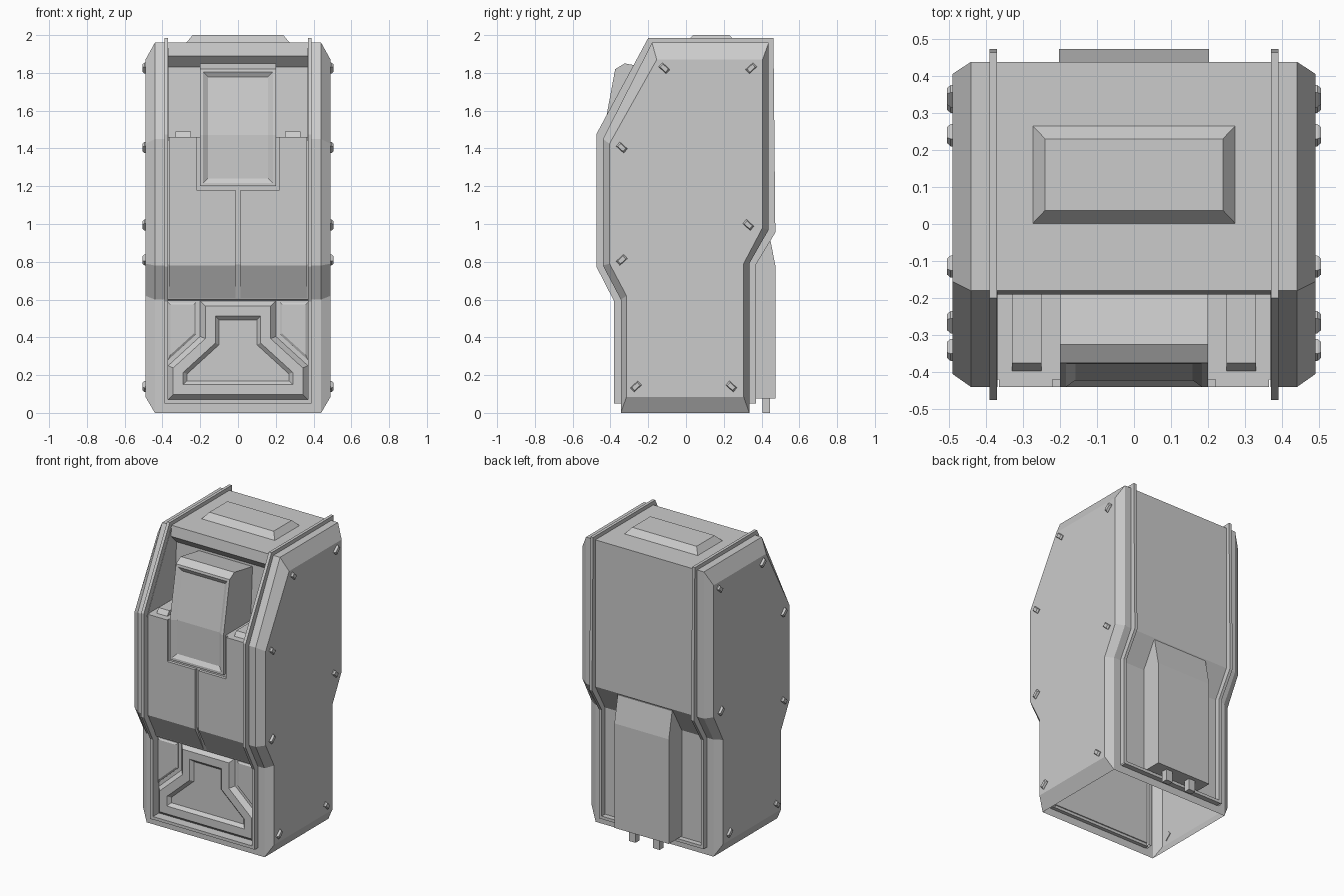
import bpy, bmesh, math
from mathutils import Vector

if "Cube" in bpy.data.objects:
    bpy.data.objects.remove(bpy.data.objects["Cube"])


def skin(name, rings, closed=True, caps=(True, True), mirror=False, split=None):
    """Bridge a list of equal point rings into a mesh, optionally capped and mirrored in x."""
    bm = bmesh.new()
    vs = [[bm.verts.new(p) for p in r] for r in rings]
    n = len(rings[0])
    for a, b in zip(vs, vs[1:]):
        for i in range(n if closed else n - 1):
            j = (i + 1) % n
            bm.faces.new((a[i], a[j], b[j], b[i]))
    for ring, cap in ((vs[0], caps[0]), (vs[-1], caps[1])):
        if cap:
            f = bm.faces.new(ring)
            if split:
                bmesh.utils.face_split(f, ring[split[0]], ring[split[1]])
    bmesh.ops.recalc_face_normals(bm, faces=bm.faces)
    me = bpy.data.meshes.new(name)
    bm.to_mesh(me)
    bm.free()
    ob = bpy.data.objects.new(name, me)
    bpy.context.collection.objects.link(ob)
    if mirror:
        ob.modifiers.new("Mirror", 'MIRROR').use_mirror_merge = False
    return ob


def at_x(profile, x):
    return [(x, y, z) for y, z in profile]


def prism(name, profile, x0, x1, mirror=False):
    return skin(name, [at_x(profile, x0), at_x(profile, x1)], mirror=mirror)


def box(name, x0, x1, y0, y1, z0, z1, mirror=False):
    return prism(name, [(y0, z0), (y1, z0), (y1, z1), (y0, z1)], x0, x1, mirror)


def offset(poly, d):
    """Inset a counter-clockwise 2D polygon by d."""
    out, n = [], len(poly)
    for i in range(n):
        p, q, r = (Vector(poly[k % n]) for k in (i - 1, i, i + 1))
        e1, e2 = (q - p).normalized(), (r - q).normalized()
        n1, n2 = Vector((-e1.y, e1.x)), Vector((-e2.y, e2.x))
        out.append(tuple(q + (n1 + n2) * d / (1 + n1.dot(n2))))
    return out


def panel(name, outline, steps, front, mirror=False, split=None):
    """Front panel: xz outline inset in steps of (inset, depth behind front(z))."""
    rings = [[(x, front(z) + dep, z) for x, z in offset(outline, ins)] for ins, dep in steps]
    return skin(name, rings, caps=(False, True), mirror=mirror, split=split)


# Side shells: chamfered cheeks, open underneath
OUT = [(-.345, 0), (-.345, .6), (-.44, .78), (-.44, 1.45), (-.18, 1.96),
       (.438, 1.96), (.438, .97), (.335, .79), (.335, 0)]
INN = [(-.315, .085), (-.315, .62), (-.405, .79), (-.405, 1.425), (-.155, 1.87),
       (.405, 1.87), (.405, .98), (.305, .79), (.305, .085)]
skin("side_cheek", [at_x(INN, .49), at_x(OUT, .44)], caps=(True, False), mirror=True)
skin("side_shell", [at_x(OUT, .44), at_x(OUT, .375)], closed=False, caps=(False, False), mirror=True)

# Centre shell with front recess, dispensing cavity, roof and back
CENTRE = [(.335, 0), (.335, .79), (.438, .97), (.438, 1.96), (-.18, 1.96), (-.19, 1.89),
          (-.13, 1.83), (-.15, 1.46), (-.42, 1.46), (-.42, .785), (-.345, .6),
          (-.315, .595), (-.315, .07), (-.345, .06), (-.345, 0)]
skin("centre_shell", [at_x(CENTRE, -.375), at_x(CENTRE, .375)], closed=False, caps=(False, False))

# Raised fins running round the body
FIN = [(-.38, .05), (-.38, .59), (-.475, .775), (-.475, 1.475), (-.2, 1.985),
       (.463, 1.985), (.473, .955), (.37, .785), (.37, .05)]
fin_in = [(y, .05 if i in (0, 8) else z) for i, (y, z) in enumerate(offset(FIN, -.08))]
loop = FIN + fin_in[::-1]
skin("fin", [at_x(FIN, .37), at_x(FIN, .39), at_x(fin_in, .39), at_x(fin_in, .37), at_x(FIN, .37)],
     closed=False, caps=(False, False), mirror=True)
box("front_sill", -.38, .38, -.378, -.32, .05, .07)
box("back_sill", -.38, .38, .32, .37, .05, .07)
prism("cavity_wall", [(-.44, 1.44), (-.44, 1.45), (-.18, 1.955), (-.1, 1.955), (-.1, 1.44)],
      .368, .385, True)

# Lower front: raised stepped plate and two corner pads
plate = [(-.37, .07), (.37, .07), (.37, .25), (.2, .405), (.2, .592), (-.2, .592), (-.2, .405), (-.37, .25)]
panel("lower_plate", plate, [(0, .03), (.027, 0), (.08, 0), (.1, .02)], lambda z: -.345)
panel("corner_pad", [(.37, .28), (.37, .585), (.222, .585), (.222, .415)],
      [(0, .03), (0, .022), (.012, .014)], lambda z: -.345, mirror=True)

# Doors: notched pair following the bent front
DOOR = [(-.345, .602), (-.44, .78), (-.44, 1.46), (-.41, 1.46), (-.41, .79), (-.315, .605)]
low_door = [(y, min(z, 1.18)) for y, z in DOOR]
prism("door_outer", DOOR, .22, .365, True)
prism("door_inner", low_door, .013, .22, True)
prism("door_tab", [(-.40, 1.455), (-.375, 1.49), (-.145, 1.49), (-.145, 1.455)], .25, .33, True)

# Central display box with recessed bent face
prism("display_box", [(-.415, 1.2), (-.415, 1.47), (-.353, 1.81), (-.375, 1.82),
                      (-.325, 1.85), (-.1, 1.81), (-.1, 1.2)], -.2, .2)
face = [(-.2, 1.2), (.2, 1.2), (.2, 1.47), (.2, 1.82), (-.2, 1.82), (-.2, 1.47)]
panel("display_face", face, [(0, .025), (0, 0), (.016, 0), (.042, .018)],
      lambda z: -.44 + max(0, z - 1.47) * .186, split=(2, 5))

# Roof plate
skin("roof_plate", [[(sx * w, y0 if sy < 0 else y1, z) for sx, sy in ((-1, -1), (1, -1), (1, 1), (-1, 1))]
                    for w, y0, y1, z in ((.275, 0, .267, 1.958), (.24, .037, .23, 2.0))])

# Rear housing with two feet
prism("rear_housing", [(.3, .075), (.473, .075), (.473, .78), (.438, .96), (.3, .96)], -.203, .203)
box("rear_foot", .065, .115, .405, .445, 0, .08, True)

# Tapered bolts on the cheeks
BOLTS = [(-.115, 1.825, -1), (.345, 1.825, 1), (-.34, 1.405, -1), (.33, .995, -1),
         (-.34, .81, 1), (-.265, .14, 1), (.24, .14, -1)]
for cy, cz, s in BOLTS:
    c, k = math.cos(math.radians(42)), s * math.sin(math.radians(42))
    rings = []
    for x, a, b in ((.485, .027, .015), (.495, .027, .015), (.505, .019, .011)):
        rings.append([(x, cy + u * c - v * k, cz + u * k + v * c)
                      for u, v in ((-a, -b), (a, -b), (a, b), (-a, b))])
    skin("bolt", rings, mirror=True)
